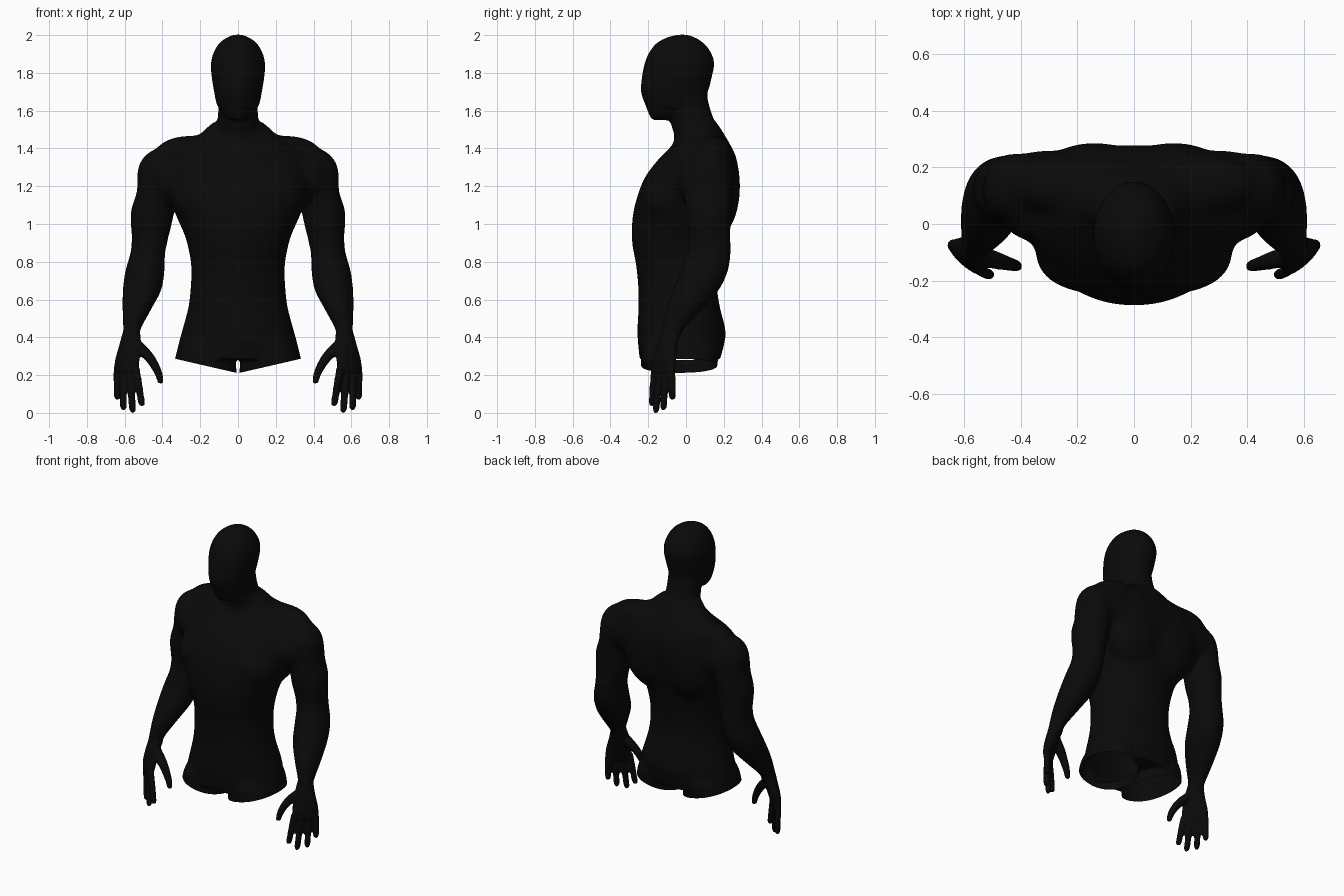
import bpy, bmesh, math
from mathutils import Vector, Matrix

if "Cube" in bpy.data.objects:
    bpy.data.objects.remove(bpy.data.objects["Cube"], do_unlink=True)

skin = bpy.data.materials.new("matte black")
skin.use_nodes = True
black = (0.003, 0.003, 0.003, 1)
skin.diffuse_color = black
bsdf = skin.node_tree.nodes["Principled BSDF"]
bsdf.inputs["Base Color"].default_value = black
bsdf.inputs["Roughness"].default_value = 0.8

bm = bmesh.new()
SIDES = 32


def spline(rows, steps=5):
    """Catmull-Rom interpolation of section rows."""
    out = []
    last = len(rows) - 1
    for i in range(last):
        a, b, c, d = (rows[max(0, min(last, i + k))] for k in (-1, 0, 1, 2))
        for s in range(steps):
            t = s / steps
            out.append([q + t * (r - p) / 2
                        + t * t * (p - 2.5 * q + 2 * r - u / 2)
                        + t ** 3 * (1.5 * (q - r) + (u - p) / 2)
                        for p, q, r, u in zip(a, b, c, d)])
    return out + [list(rows[-1])]


def loft(rows, side=1, power=2.0, turn=0.0):
    """Closed skin over level sections: x, y, z, half width, half depth."""
    rings = []
    ct, st = math.cos(turn), math.sin(turn)
    for x, y, z, rx, ry in sorted(spline(rows), key=lambda r: r[2]):
        ring = []
        for k in range(SIDES):
            a = math.tau * k / SIDES
            c, s = math.cos(a), math.sin(a)
            px = math.copysign(abs(c) ** (2 / power), c) * rx
            py = math.copysign(abs(s) ** (2 / power), s) * ry
            ring.append(bm.verts.new((side * (x + px * ct - py * st), y + px * st + py * ct, z)))
        rings.append(ring)
    for low, high in zip(rings, rings[1:]):
        for k in range(SIDES):
            n = (k + 1) % SIDES
            bm.faces.new((low[k], low[n], high[n], high[k]))
    bm.faces.new(rings[0][::-1])
    bm.faces.new(rings[-1])


def central(rows, power=2.0):
    """Loft on the middle line from height, half width, front y, back y."""
    loft([(0, (f + b) / 2, z, w, (b - f) / 2) for z, w, f, b in rows], 1, power)


def muscle(side, centre, radii):
    x, y, z = centre
    bmesh.ops.create_uvsphere(bm, u_segments=28, v_segments=18, radius=1,
                              matrix=Matrix.Translation((side * x, y, z)) @ Matrix.Diagonal((*radii, 1)))


# Torso
central([(0.282, 0.335, -0.245, 0.18), (0.42, 0.3, -0.257, 0.21),
         (0.55, 0.265, -0.252, 0.182), (0.65, 0.252, -0.252, 0.167),
         (0.78, 0.248, -0.264, 0.18), (0.92, 0.276, -0.288, 0.21),
         (1.05, 0.332, -0.282, 0.235), (1.15, 0.368, -0.257, 0.26),
         (1.25, 0.38, -0.217, 0.28), (1.35, 0.35, -0.14, 0.268),
         (1.42, 0.28, -0.07, 0.235), (1.48, 0.2, -0.03, 0.2),
         (1.54, 0.13, -0.04, 0.16)], 2.2)

# Neck
central([(1.38, 0.14, -0.07, 0.22), (1.46, 0.12, -0.063, 0.2), (1.55, 0.107, -0.085, 0.15),
         (1.66, 0.105, -0.1, 0.116), (1.76, 0.1, -0.1, 0.11)])

# Head
central([(1.55, 0.045, -0.182, -0.09), (1.58, 0.078, -0.197, -0.03), (1.63, 0.112, -0.216, 0.06),
         (1.7, 0.127, -0.24, 0.115), (1.78, 0.14, -0.234, 0.138), (1.85, 0.144, -0.22, 0.151),
         (1.91, 0.129, -0.195, 0.132), (1.96, 0.097, -0.154, 0.092), (1.992, 0.05, -0.09, 0.04),
         (2.004, 0.012, -0.03, -0.005)])

for side in (-1, 1):
    # Thigh stump, trimmed later
    loft([(0.173, -0.04, 0.1, 0.163, 0.19), (0.173, -0.036, 0.25, 0.164, 0.202),
          (0.165, -0.03, 0.34, 0.149, 0.205), (0.15, -0.025, 0.42, 0.12, 0.18)], side, 2.2)
    # Shoulder, trapezius, rear and front shoulder, chest and upper back
    muscle(side, (0.4, 0.12, 1.262), (0.137, 0.13, 0.142))
    muscle(side, (0.25, 0.14, 1.38), (0.19, 0.105, 0.09))
    muscle(side, (0.31, 0.15, 1.27), (0.16, 0.112, 0.15))
    muscle(side, (0.34, 0.05, 1.24), (0.14, 0.115, 0.13))
    muscle(side, (0.15, -0.11, 1.13), (0.2, 0.135, 0.15))
    muscle(side, (0.14, 0.15, 1.2), (0.21, 0.138, 0.28))
    # Arm
    loft([(0.4, 0.12, 1.34, 0.07, 0.09), (0.428, 0.12, 1.24, 0.103, 0.13),
          (0.435, 0.12, 1.17, 0.101, 0.127), (0.453, 0.12, 1.08, 0.115, 0.125),
          (0.458, 0.12, 1.01, 0.113, 0.12), (0.465, 0.125, 0.93, 0.099, 0.112),
          (0.477, 0.122, 0.85, 0.092, 0.115), (0.493, 0.098, 0.75, 0.104, 0.124),
          (0.508, 0.052, 0.65, 0.102, 0.122), (0.535, -0.008, 0.55, 0.077, 0.097),
          (0.562, -0.07, 0.44, 0.046, 0.058), (0.565, -0.088, 0.39, 0.045, 0.052)], side)
    # Palm, set aslant with its back facing outwards
    loft([(0.563, -0.08, 0.43, 0.05, 0.04), (0.572, -0.098, 0.36, 0.064, 0.042),
          (0.586, -0.113, 0.28, 0.08, 0.036), (0.592, -0.118, 0.225, 0.08, 0.028),
          (0.592, -0.12, 0.2, 0.068, 0.02)], side, 2.2, math.radians(42))
    # Thumb
    loft([(0.55, -0.11, 0.38, 0.035, 0.035), (0.5, -0.125, 0.325, 0.04, 0.032),
          (0.454, -0.138, 0.27, 0.03, 0.026), (0.422, -0.146, 0.21, 0.022, 0.022),
          (0.408, -0.15, 0.155, 0.015, 0.016)], side)
    # Fingers: knuckle x and y, tip x, y and z
    for kx, ky, tx, ty, tz in ((0.54, -0.166, 0.508, -0.18, 0.035), (0.576, -0.138, 0.557, -0.16, 0.0),
                               (0.609, -0.108, 0.606, -0.12, 0.015), (0.64, -0.077, 0.638, -0.072, 0.07)):
        knuckle, tip = Vector((kx, ky, 0.24)), Vector((tx, ty, tz))
        rows = []
        for t, r in ((0, 0.019), (0.35, 0.02), (0.65, 0.0195), (0.92, 0.018), (1, 0.01)):
            rows.append((*knuckle.lerp(tip, t), r, r))
        loft(rows, side)

bmesh.ops.recalc_face_normals(bm, faces=bm.faces)

# Fuse all parts into one skin
mesh = bpy.data.meshes.new("body")
bm.to_mesh(mesh)
bm.free()
body = bpy.data.objects.new("body", mesh)
bpy.context.collection.objects.link(body)
fuse = body.modifiers.new("fuse", 'REMESH')
fuse.mode = 'VOXEL'
fuse.voxel_size = 0.008
graph = bpy.context.evaluated_depsgraph_get()
fused = bpy.data.meshes.new_from_object(body.evaluated_get(graph))
body.modifiers.clear()
body.data = fused
fused.name = "body"

# Soften the joins, most on the trunk and least on the hands
bm = bmesh.new()
bm.from_mesh(fused)
arms_up = [v for v in bm.verts if v.co.z > 0.42]
shoulders = [v for v in bm.verts if 0.9 < v.co.z < 1.5]
for verts, rounds in ((list(bm.verts), 3), (arms_up, 12), (shoulders, 45)):
    for _ in range(rounds):
        bmesh.ops.smooth_vert(bm, verts=verts, factor=0.5,
                              use_axis_x=True, use_axis_y=True, use_axis_z=True)

# Trim each thigh on a slant and leave it open
for side in (-1, 1):
    faces = [f for f in bm.faces if 0 <= side * f.calc_center_median().x < 0.365
             and f.calc_center_median().z < 0.36]
    geom = set(faces)
    for f in faces:
        geom.update(f.verts)
        geom.update(f.edges)
    bmesh.ops.bisect_plane(bm, geom=list(geom), plane_co=(0, 0, 0.21),
                           plane_no=(-side * 0.23, 0, 1), clear_inner=True)

for f in bm.faces:
    f.smooth = True
bm.to_mesh(fused)
bm.free()
fused.materials.clear()
fused.materials.append(skin)
for p in fused.polygons:
    p.material_index = 0
